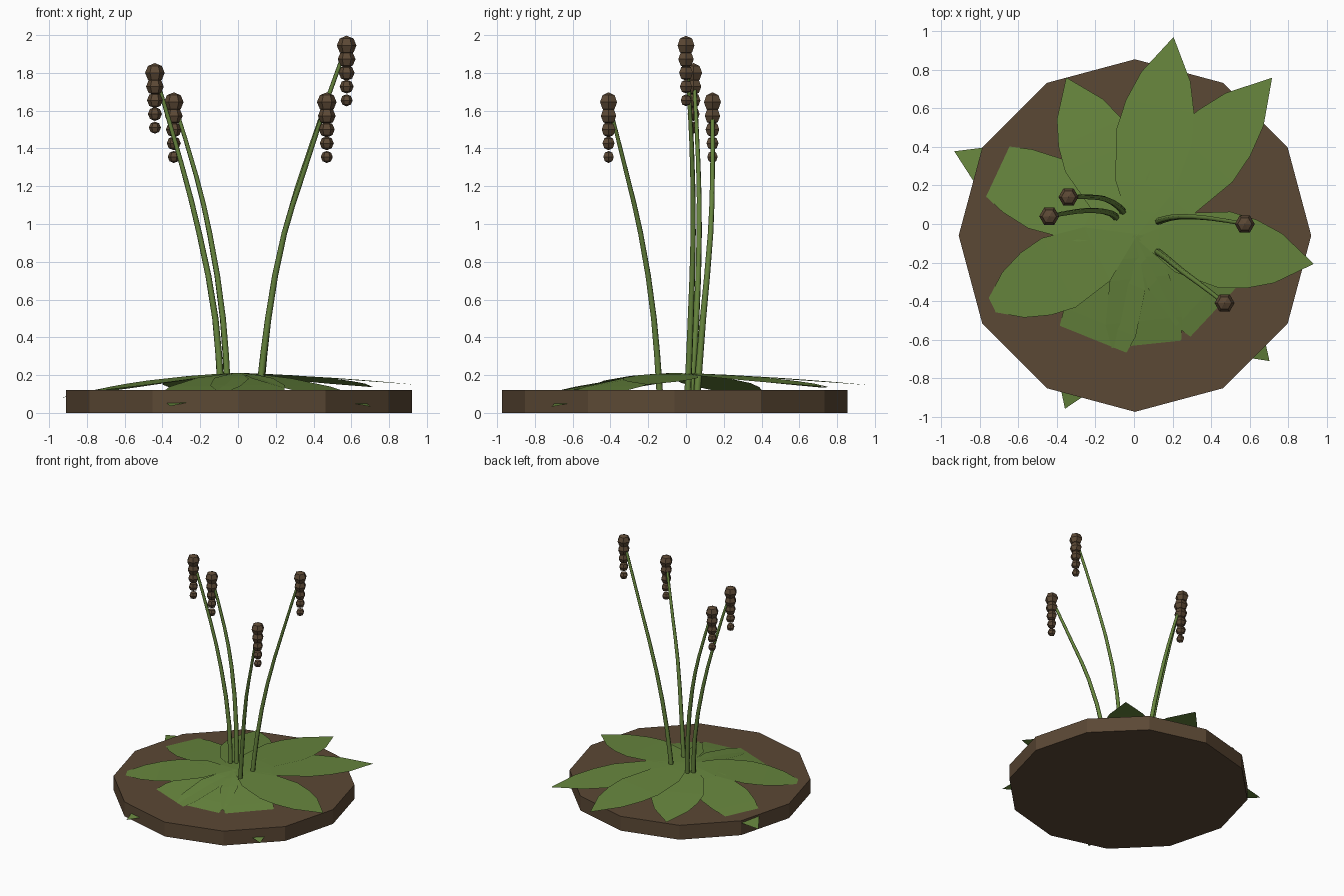
import bpy, bmesh, math
from mathutils import Vector, Matrix

old = bpy.data.objects.get("Cube")
if old:
    bpy.data.objects.remove(old, do_unlink=True)


def material(name, rgb):
    m = bpy.data.materials.new(name)
    m.use_nodes = True
    m.diffuse_color = (*rgb, 1)
    bsdf = next(n for n in m.node_tree.nodes if n.type == "BSDF_PRINCIPLED")
    bsdf.inputs["Base Color"].default_value = (*rgb, 1)
    return m


GREEN = material("leaf green", (0.134, 0.235, 0.047))
BROWN = material("earth brown", (0.105, 0.065, 0.035))
CENTRE = Vector((0.005, -0.06, 0))


def add_object(name, bm, mat):
    mesh = bpy.data.meshes.new(name)
    bm.to_mesh(mesh)
    bm.free()
    mesh.materials.append(mat)
    ob = bpy.data.objects.new(name, mesh)
    bpy.context.collection.objects.link(ob)
    return ob


# Twelve-sided disc of soil
bm = bmesh.new()
bmesh.ops.create_cone(bm, cap_ends=True, segments=12, radius1=0.915, radius2=0.915,
                      depth=0.12, matrix=Matrix.Translation(CENTRE + Vector((0, 0, 0.06))))
add_object("soil_disc", bm, BROWN)

# Leaf half-width along its length
OUTLINE = [(0, 0.01), (0.13, 0.085), (0.25, 0.155), (0.5, 0.2), (0.65, 0.18), (0.8, 0.13), (1, 0)]


def leaf(name, angle, length, drop, lift):
    bm = bmesh.new()
    turn = Matrix.Translation(CENTRE) @ Matrix.Rotation(math.radians(angle), 4, "Z")
    rows = []
    for t, half in OUTLINE:
        z = 0.21 + lift - drop * t ** 1.3
        sides = (-half, half) if half else (0,)
        rows.append([bm.verts.new(turn @ Vector((t * length, y, z))) for y in sides])
    for a, b in zip(rows, rows[1:]):
        bm.faces.new([a[0]] + b + [a[1]])
    add_object(name, bm, GREEN)


# Rosette: angle, length, droop at the tip
LEAVES = [(-9, 0.94, 0.06), (49, 1.085, 0.075), (79, 1.05, 0.065),
          (113.5, 0.895, 0.08), (155, 1.035, 0.13), (206, 0.88, 0.1),
          (248, 0.97, 0.175), (276, 0.89, 0.165), (-43, 0.955, 0.18)]
for i, (angle, length, drop) in enumerate(LEAVES):
    leaf(f"leaf_{i + 1}", angle, length, drop, 0.001 * (i % 3) + 0.001 * (i == 7))


def stem(name, points):
    cu = bpy.data.curves.new(name, "CURVE")
    cu.dimensions = "3D"
    cu.bevel_depth = 0.019
    cu.bevel_resolution = 1
    cu.resolution_u = 2
    cu.use_fill_caps = True
    sp = cu.splines.new("BEZIER")
    sp.bezier_points.add(len(points) - 1)
    for i, (p, co) in enumerate(zip(sp.bezier_points, points)):
        p.co = co
        p.handle_left_type = p.handle_right_type = "AUTO"
        p.radius = 1 - 0.45 * i / (len(points) - 1)
    cu.materials.append(GREEN)
    ob = bpy.data.objects.new(name, cu)
    bpy.context.collection.objects.link(ob)


def seed_head(name, top):
    # Five faceted beads shrinking downward
    bm = bmesh.new()
    for i in range(5):
        place = Matrix.Translation(Vector(top) - Vector((0, 0, 0.0725 * i)))
        bmesh.ops.create_uvsphere(bm, u_segments=6, v_segments=4, radius=0.052 - 0.005 * i,
                                  matrix=place @ Matrix.Rotation(math.pi / 2, 4, "Z"))
    add_object(name, bm, BROWN)


# Arching stems, each listed from root to seed head
STEMS = [
    [(0.12, 0.01, 0.12), (0.16, 0.025, 0.5), (0.245, 0.038, 0.95), (0.39, 0.03, 1.42), (0.575, 0, 1.945)],
    [(0.115, -0.14, 0.12), (0.16, -0.17, 0.5), (0.245, -0.24, 0.95), (0.34, -0.31, 1.25), (0.47, -0.41, 1.645)],
    [(-0.09, 0.03, 0.12), (-0.12, 0.055, 0.5), (-0.205, 0.07, 0.95), (-0.3, 0.065, 1.32), (-0.44, 0.04, 1.8)],
    [(-0.055, 0.06, 0.12), (-0.08, 0.09, 0.5), (-0.15, 0.13, 0.95), (-0.22, 0.14, 1.25), (-0.34, 0.14, 1.645)],
]
for i, path in enumerate(STEMS):
    stem(f"stem_{i + 1}", path)
    seed_head(f"seed_head_{i + 1}", path[-1])
